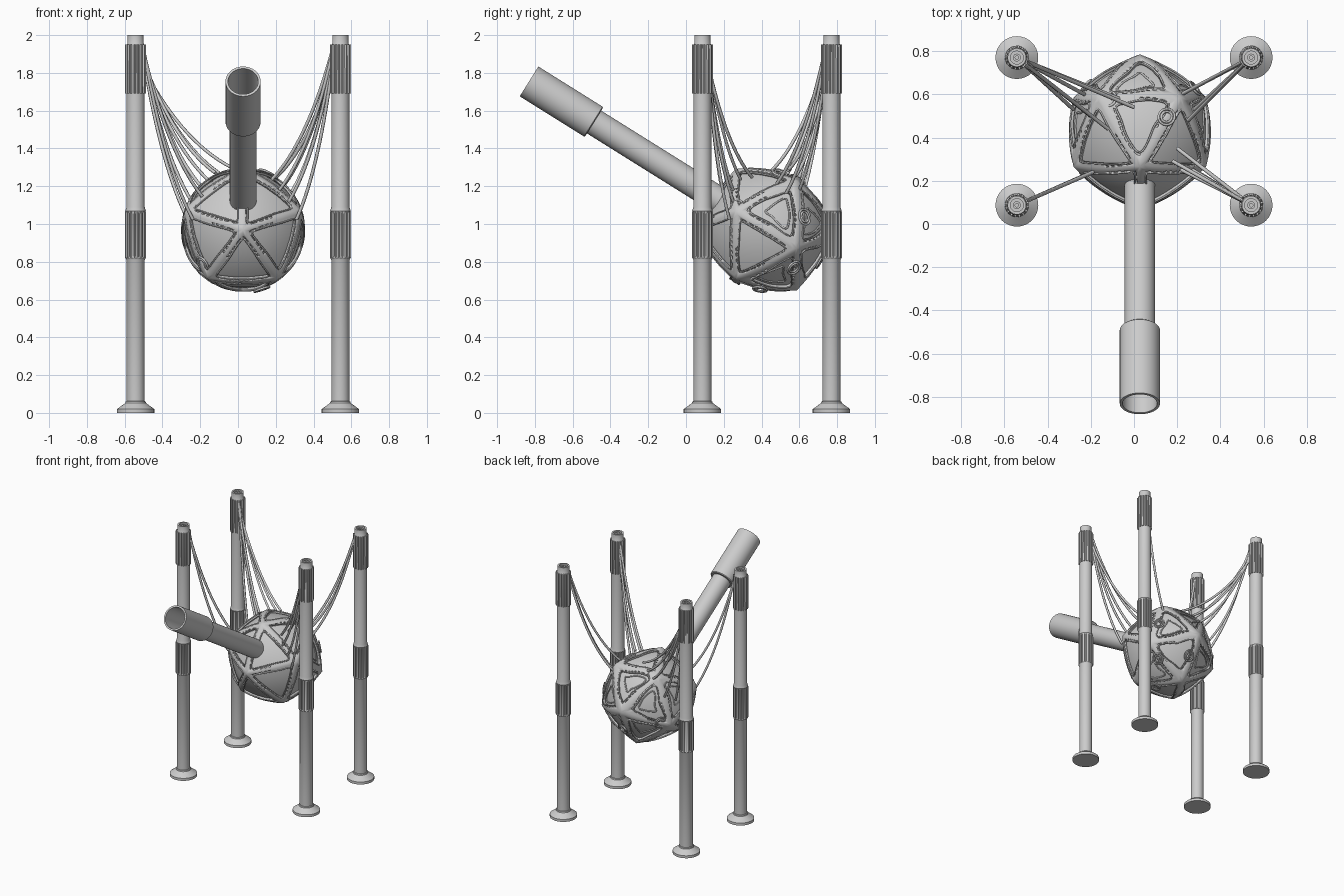
import bpy, bmesh, random
from math import sin, cos, pi, radians, sqrt
from mathutils import Vector, Matrix

if "Cube" in bpy.data.objects:
    bpy.data.objects.remove(bpy.data.objects["Cube"])

random.seed(4)
CEN, R, SOFT = Vector((0.027, 0.425, 0.97)), 0.36, 0.42


def finish(name, bm, angle=35):
    me = bpy.data.meshes.new(name)
    bm.to_mesh(me)
    bm.free()
    ob = bpy.data.objects.new(name, me)
    bpy.context.collection.objects.link(ob)
    bpy.ops.object.select_all(action='DESELECT')
    ob.select_set(True)
    bpy.context.view_layer.objects.active = ob
    bpy.ops.object.shade_smooth_by_angle(angle=radians(angle))
    return ob


def lathe(name, profile, n=32, mat=Matrix(), ribs=None):
    """Revolve (radius, z) points; ribs(i) scales the radius around the ring."""
    bm = bmesh.new()
    rings = []
    for r, z in profile:
        ring = []
        for i in range(n):
            k = r - (ribs(i) if ribs else 0)
            ring.append(bm.verts.new(mat @ Vector((k * cos(2 * pi * i / n), k * sin(2 * pi * i / n), z))))
        rings.append(ring)
    for a, b in zip(rings, rings[1:]):
        for i in range(n):
            j = (i + 1) % n
            bm.faces.new((a[i], a[j], b[j], b[i]))
    bm.faces.new(rings[0][::-1])
    bm.faces.new(rings[-1])
    bmesh.ops.recalc_face_normals(bm, faces=bm.faces)
    return finish(name, bm)


def tubes(name, paths, rad, cyclic=False):
    cu = bpy.data.curves.new(name, 'CURVE')
    cu.dimensions = '3D'
    cu.bevel_depth = rad
    cu.bevel_resolution = 1
    cu.use_fill_caps = True
    for pts in paths:
        sp = cu.splines.new('POLY')
        sp.points.add(len(pts) - 1)
        for p, c in zip(sp.points, pts):
            p.co = (*c, 1)
        sp.use_cyclic_u = cyclic
    ob = bpy.data.objects.new(name, cu)
    bpy.context.collection.objects.link(ob)


def soft(p, s=1.0):
    """Bulge a flat icosahedron point part of the way to the sphere."""
    return CEN + s * (p * (1 - SOFT) + p.normalized() * R * SOFT)


# Four posts with foot, ribbed sleeves and recessed top
POSTS = {}
for sx, side in ((-1, 'left'), (1, 'right')):
    for y, end in ((0.087, 'front'), (0.77, 'back')):
        x = sx * 0.542
        POSTS[end + '_' + side] = Vector((x, y, 0))
        m = Matrix.Translation((x, y, 0))
        tag = end + '_' + side
        lathe(tag + '_post', [(0.099, 0), (0.099, 0.02), (0.055, 0.052), (0.053, 0.06), (0.048, 0.062),
              (0.048, 0.81), (0.053, 0.82), (0.048, 0.83), (0.048, 1.055), (0.054, 1.07), (0.048, 1.09),
              (0.048, 1.69), (0.046, 1.95), (0.043, 1.955), (0.043, 2.0), (0.03, 2.0), (0.03, 1.985),
              (0.018, 1.985), (0.018, 1.995), (0.008, 1.995), (0.008, 1.97)], 32, m)
        for nm, z0, z1 in (('lower', 0.82, 1.065), ('upper', 1.69, 1.95)):
            lathe(f'{tag}_{nm}_sleeve', [(0.056, z0), (0.056, z1)], 64, m,
                  lambda i: 0.012 if i % 4 in (0, 1) else 0)

# Hollow barrel pointing up and forward out of the ball
axis = Vector((0, -cos(radians(32)), sin(radians(32))))
bm_mat = Matrix.Translation(CEN) @ axis.to_track_quat('Z', 'Y').to_matrix().to_4x4()
lathe('barrel', [(0.071, 0.24), (0.071, 1.075), (0.088, 1.075), (0.093, 1.08), (0.093, 1.481),
      (0.08, 1.481), (0.08, 1.1), (0.06, 1.1)], 48, bm_mat)

# Icosahedron with one corner facing forward
C = 1 / sqrt(5)
V = [Vector((0, -1, 0)), Vector((0, 1, 0))]
for s in (0, 1):
    V += [Vector((2 * C * sin(radians(72 * k + 36 * s)), C * (2 * s - 1), 2 * C * cos(radians(72 * k + 36 * s))))
          for k in range(5)]
V = [v * R for v in V]
near = lambda a, b: (V[a] - V[b]).length < R * 1.1
FACES = [(a, b, c) for a in range(12) for b in range(a) for c in range(b) if near(a, b) and near(b, c) and near(a, c)]

# Inner ball: smooth panels under the shell
bm = bmesh.new()
vs = [bm.verts.new(v) for v in V]
for f in FACES:
    bm.faces.new([vs[i] for i in f])
bmesh.ops.recalc_face_normals(bm, faces=bm.faces)
bmesh.ops.subdivide_edges(bm, edges=bm.edges, cuts=9, use_grid_fill=True)
for v in bm.verts:
    v.co = soft(v.co, 0.945)
finish('inner_ball', bm, 60)

# Openwork shell: one rounded opening per panel, with a row of slots around it
bm = bmesh.new()
rims, loops = [], []
INR, N = R * 1.0515 * 0.2887, 72
for f in FACES:
    a, b, c = (V[i] for i in f)
    mid = (a + b + c) / 3
    u = (a - mid).normalized()
    w = mid.normalized().cross(u)
    front = mid.y < 0
    p = 11 if front else 5
    h = INR * (0.76 if front else 0.7)
    wob, ph = (0.03, 0) if front else (random.uniform(0.06, 0.16), random.uniform(0, 6))
    grid, rim, loop = [], [], []
    for i in range(N):
        t = 2 * pi * i / N
        k = [max(0, cos(t - pi / 3 - j * 2 * pi / 3)) for j in range(3)]
        out = INR / max(k)
        hole = h * sum(q ** p for q in k) ** (-1 / p) * (1 + wob * sin(2 * t + ph))
        hole = min(hole, out - 0.026)
        d = u * cos(t) + w * sin(t)
        radii = (hole, hole + 0.006, hole + 0.015, hole * 0.4 + out * 0.6, out)
        grid.append([bm.verts.new(soft(mid + d * r)) for r in radii])
        rim.append(soft(mid + d * hole))
        loop.append(soft(mid + d * hole * (0.62 + 0.2 * sin(t + ph)), 0.95))
    rims.append(rim)
    if not front and random.random() < 0.65:
        loops.append(loop)
    for i in range(N):
        g, n = grid[i], grid[(i + 1) % N]
        for j in range(4):
            if j == 1 and i % 3 and (i // 12) % 3 != 2:
                continue
            fc = bm.faces.new((g[j], g[j + 1], n[j + 1], n[j]))
            fc.normal_update()
            if fc.normal.dot(mid) < 0:
                fc.normal_flip()
bmesh.ops.remove_doubles(bm, verts=bm.verts, dist=0.0004)
shell = finish('ball_shell', bm, 45)
sol = shell.modifiers.new('thickness', 'SOLIDIFY')
sol.thickness, sol.offset = 0.016, -1
tubes('panel_rims', rims, 0.0045, True)
tubes('inner_loops', loops, 0.005, True)

# Small round bosses scattered on the shell
rings = []
for d in ((0.7, -0.4, 0.3), (0.6, 0.4, -0.55), (-0.42, 0.45, 0.75), (-0.6, -0.5, -0.5), (0.3, -0.1, -0.95),
          (0.35, 0.2, 0.85), (0.75, 0.6, 0.2), (-0.7, 0.6, -0.2), (0.1, 0.85, -0.5)):
    d = Vector(d).normalized()
    q = d.to_track_quat('Z', 'Y')
    for r in (0.036, 0.024):
        rings.append([CEN + d * R * 0.925 + q @ Vector((r * cos(i * pi / 12), r * 1.15 * sin(i * pi / 12), 0))
                      for i in range(24)])
tubes('shell_bosses', rings, 0.006, True)

# Sagging ropes from the post tops to the ball (end points in plan)
ROPES = {
    'back_left': [(-0.28, 0.53), (-0.2, 0.5), (-0.23, 0.6), (-0.12, 0.44), (-0.13, 0.6), (-0.07, 0.58), (0.0, 0.54)],
    'back_right': [(0.25, 0.48), (0.28, 0.53), (0.22, 0.6)],
    'front_right': [(0.18, 0.29), (0.22, 0.25), (0.27, 0.25), (0.31, 0.23), (0.2, 0.35)],
    'front_left': [(-0.24, 0.22), (-0.19, 0.24)],
}
for tag, ends in ROPES.items():
    paths = []
    for n, (x, y) in enumerate(ends):
        dx, dy = x - CEN.x, y - CEN.y
        p2 = Vector((x, y, CEN.z + sqrt(max(0.003, 0.335 ** 2 - dx * dx - dy * dy))))
        p0 = POSTS[tag] + Vector((0, 0, 1.93 - 0.018 * n))
        go = (p2 - p0) * Vector((1, 1, 0)).length_squared
        go = Vector((p2.x - p0.x, p2.y - p0.y, 0)).normalized()
        p0 = p0 + go * 0.045
        p1 = (p0 + p2) / 2 - Vector((0, 0, 0.15)) - go * 0.03
        paths.append([p0 * (1 - t) ** 2 + p1 * 2 * t * (1 - t) + p2 * t * t for t in [i / 16 for i in range(17)]])
    tubes(tag + '_ropes', paths, 0.009)
